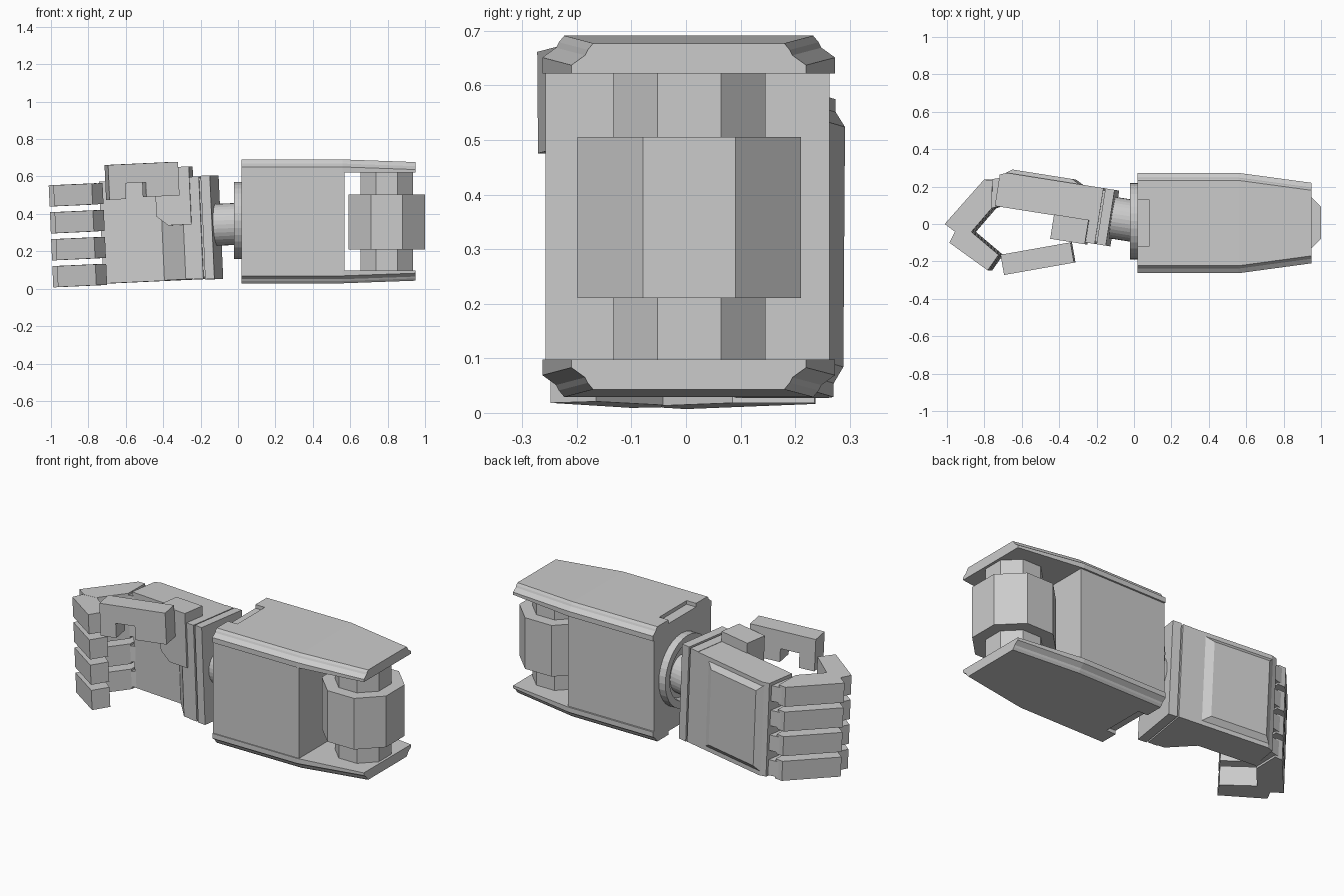
import bpy, bmesh, math
from mathutils import Matrix, Vector

cube = bpy.data.objects.get("Cube")
if cube:
    bpy.data.objects.remove(cube, do_unlink=True)

grey = bpy.data.materials.new("light grey")
grey.use_nodes = True
grey.diffuse_color = (0.6, 0.6, 0.6, 1)
grey.node_tree.nodes["Principled BSDF"].inputs["Base Color"].default_value = (0.6, 0.6, 0.6, 1)


def loft(name, rings, matrix=Matrix()):
    """Skin a list of equal point rings and cap both ends."""
    bm = bmesh.new()
    loops = [[bm.verts.new(matrix @ Vector(p)) for p in ring] for ring in rings]
    n = len(loops[0])
    for a, b in zip(loops, loops[1:]):
        for i in range(n):
            j = (i + 1) % n
            bm.faces.new((a[i], a[j], b[j], b[i]))
    bm.faces.new(loops[0])
    bm.faces.new(loops[-1])
    bmesh.ops.recalc_face_normals(bm, faces=bm.faces)
    mesh = bpy.data.meshes.new(name)
    bm.to_mesh(mesh)
    bm.free()
    mesh.materials.append(grey)
    obj = bpy.data.objects.new(name, mesh)
    bpy.context.scene.collection.objects.link(obj)
    return obj


def prism_z(name, pts, z0, z1, matrix=Matrix()):
    return loft(name, [[(x, y, z) for x, y in pts] for z in (z0, z1)], matrix)


def prism_y(name, pts, y0, y1, matrix=Matrix()):
    return loft(name, [[(x, y, z) for x, z in pts] for y in (y0, y1)], matrix)


def box(name, x0, x1, y0, y1, z0, z1, matrix=Matrix()):
    return prism_z(name, [(x0, y0), (x1, y0), (x1, y1), (x0, y1)], z0, z1, matrix)


def lathe_x(name, profile, sides, matrix):
    """Revolve (x, radius) points about the x axis."""
    angles = [2 * math.pi * i / sides for i in range(sides)]
    return loft(name, [[(x, r * math.cos(a), r * math.sin(a)) for a in angles]
                       for x, r in profile], matrix)


def octagon(cx, cy, apothem):
    r = apothem / math.cos(math.pi / 8)
    return [(cx + r * math.cos(math.pi * (k + 0.5) / 4),
             cy + r * math.sin(math.pi * (k + 0.5) / 4)) for k in range(8)]


# Forearm block
box("forearm_block", 0.02, 0.57, -0.257, 0.263, 0.09, 0.63)

# Chamfered cover plates, mirrored above and below the forearm
MID_Z = 0.36


def plate_ring(x, half, top, side):
    right = [(half, 0.262), (half, top - 0.04), (half - 0.025, top - 0.022),
             (half - 0.03, top - 0.012), (half - 0.04, top)]
    pts = right + [(-y, z) for y, z in reversed(right)]
    return [(x, 0.005 + y, MID_Z + side * z) for y, z in pts]


for name, side in (("upper_plate", 1), ("lower_plate", -1)):
    plate = loft(name, [plate_ring(0.02, 0.268, 0.331, side),
                        plate_ring(0.56, 0.268, 0.331, side),
                        plate_ring(0.95, 0.215, 0.317, side)])
    # Shallow notch at the wrist end
    z = MID_Z + side * 0.34
    cutter = box(name + "_notch_cutter", -0.05, 0.08, -0.12, 0.13, z - 0.03, z + 0.03)
    cutter.hide_render = True
    cutter.hide_viewport = True
    cut = plate.modifiers.new("notch", "BOOLEAN")
    cut.operation = "DIFFERENCE"
    cut.solver = "EXACT"
    cut.object = cutter

# Elbow hinge
prism_z("elbow_pin", octagon(0.795, 0.006, 0.14), 0.09, 0.63)
prism_z("elbow_drum", octagon(0.795, 0.006, 0.205), 0.21, 0.505)

# Wrist collar and shaft
lathe_x("wrist_collar", [(0.04, 0.205), (-0.022, 0.205), (-0.022, 0.165), (0.012, 0.155)],
        32, Matrix.Translation((0, 0.015, 0.365)))
tilt = Matrix.Rotation(math.radians(-9), 4, "Z") @ Matrix.Rotation(math.radians(-2.6), 4, "Y")
lathe_x("wrist_shaft", [(0.05, 0.112), (-0.1, 0.112)], 32,
        Matrix.Translation((-0.04, 0.022, 0.345)) @ tilt)

# Hand, built in its own tilted frame
hand = Matrix.Translation((-0.1, 0.03, 0.33)) @ tilt
box("wrist_slab", -0.065, -0.015, -0.152, 0.15, -0.277, 0.277, hand)
box("wrist_gap", -0.08, -0.06, -0.14, 0.138, -0.265, 0.265, hand)
box("hand_base", -0.13, -0.075, -0.152, 0.15, -0.274, 0.274, hand)
prism_z("palm", [(-0.12, -0.035), (-0.635, -0.035), (-0.635, 0.135),
                 (-0.6, 0.15), (-0.12, 0.15)], -0.274, 0.272, hand)
prism_z("palm_heel", [(-0.12, -0.15), (-0.17, -0.15), (-0.31, -0.03), (-0.12, -0.03)],
        -0.272, 0.1, hand)


# Raised, bevelled panel on the back of the hand
def panel_ring(x0, x1, y, half):
    return [(x0, y, -half), (x1, y, -half), (x1, y, half), (x0, y, half)]


loft("back_panel", [panel_ring(-0.61, -0.2, 0.145, 0.255),
                    panel_ring(-0.575, -0.25, 0.172, 0.22)], hand)

# Thumb root and bracket-shaped thumb
prism_y("thumb_root", [(-0.125, 0.33), (-0.125, 0.02), (-0.25, 0.02), (-0.312, 0.07),
                       (-0.312, 0.33)], -0.162, -0.03, hand)
thumb = (Matrix.Translation((-0.515, -0.185, 0.62)) @ Matrix.Rotation(math.radians(10), 4, "Z")
         @ Matrix.Rotation(math.radians(-2.6), 4, "Y"))
prism_y("thumb", [(-0.19, 0.05), (0.19, 0.05), (0.19, -0.13), (0.01, -0.13), (0.01, -0.052),
                  (-0.1, -0.052), (-0.1, -0.136), (-0.19, -0.136)], -0.055, 0.055, thumb)

# Four curled fingers, following the slant of the hand
slant = Matrix(((1, 0, -0.045, 0.013), (0, 1, 0, 0), (0.045, 0, 1, 0.038), (0, 0, 0, 1)))
knuckle = [(-0.69, 0.25), (-0.77, 0.235), (-0.79, 0.21), (-0.76, 0.08), (-0.7, 0.1)]
proximal = [(-0.79, 0.237), (-1.0, 0.0), (-0.94, -0.045), (-0.86, -0.045),
            (-0.748, 0.085), (-0.745, 0.235)]
distal = [(-0.943, -0.035), (-0.975, -0.1), (-0.77, -0.248), (-0.712, -0.165), (-0.86, -0.04)]
for i, finger in enumerate(("little", "ring", "middle", "index")):
    z = 0.071 + 0.144 * i
    prism_z(finger + "_knuckle", knuckle, z - 0.045, z + 0.045, slant)
    prism_z(finger + "_proximal", proximal, z - 0.057, z + 0.057, slant)
    prism_z(finger + "_distal", distal, z - 0.056, z + 0.056, slant)
